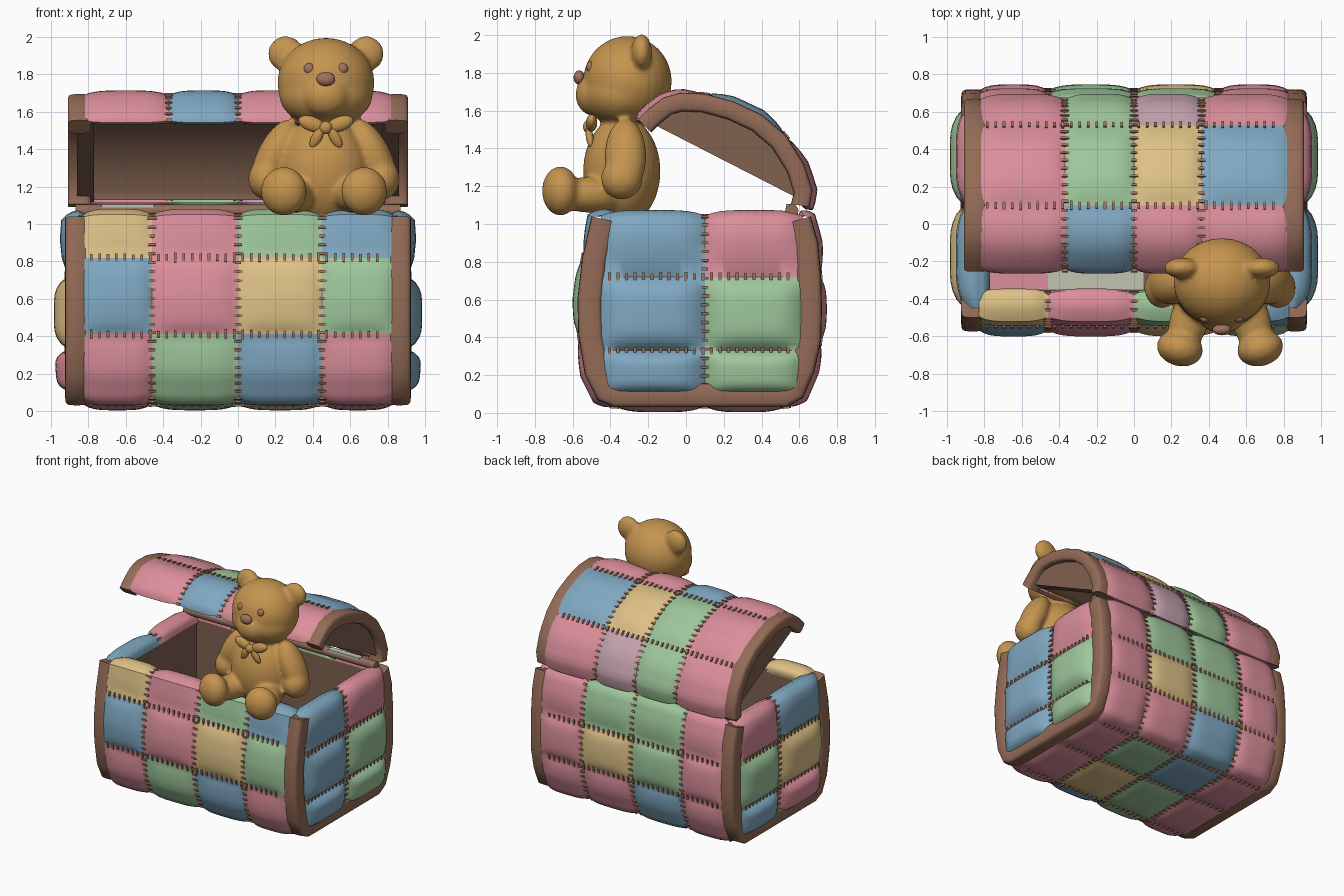
import bpy, bmesh, math, random
from mathutils import Vector, Matrix

if "Cube" in bpy.data.objects:
    bpy.data.objects.remove(bpy.data.objects["Cube"])
random.seed(3)

def lin(c):
    return c / 12.92 if c <= 0.04045 else ((c + 0.055) / 1.055) ** 2.4

MATS = {}
for key, name, rgb in [
        ("P", "pink cloth", (.86, .56, .61)), ("B", "blue cloth", (.50, .66, .76)),
        ("G", "green cloth", (.62, .78, .61)), ("Y", "yellow cloth", (.87, .76, .53)),
        ("M", "mauve cloth", (.77, .64, .68)), ("T", "brown trim", (.58, .42, .34)),
        ("L", "brown lining", (.50, .38, .31)), ("F", "tan fur", (.77, .58, .31)),
        ("N", "nose brown", (.64, .45, .37)), ("H", "pale plate", (.76, .77, .69))]:
    m = bpy.data.materials.new(name)
    m.diffuse_color = (*[lin(c) for c in rgb], 1)
    m.use_nodes = True
    m.node_tree.nodes["Principled BSDF"].inputs["Base Color"].default_value = m.diffuse_color
    MATS[key] = m

def make(name, bm, keys, angle=50):
    me = bpy.data.meshes.new(name)
    bm.to_mesh(me)
    bm.free()
    for k in keys:
        me.materials.append(MATS[k])
    ob = bpy.data.objects.new(name, me)
    bpy.context.collection.objects.link(ob)
    bpy.ops.object.select_all(action='DESELECT')
    ob.select_set(True)
    bpy.context.view_layer.objects.active = ob
    bpy.ops.object.shade_smooth_by_angle(angle=math.radians(angle))
    return ob

def along(pts, t):
    t = max(0, min(len(pts) - 1, t))
    i = min(int(t), len(pts) - 2)
    return Vector(pts[i]).lerp(Vector(pts[i + 1]), t - i)

def normal(pts, t):
    d = along(pts, t + .4) - along(pts, t - .4)
    return Vector((d.y, -d.x)).normalized()

stitches = bmesh.new()

def add_stitch(p, d, n):
    d, n = d.normalized(), n.normalized()
    s = n.cross(d)
    m = Matrix((d * random.uniform(.016, .026), s * .007, n * .009)).transposed().to_4x4()
    m.translation = p
    bmesh.ops.create_cube(stitches, size=2, matrix=m)

def sheet(name, f, ub, vb, rows, flip=False, seg=12):
    """Quilted sheet: one puffed cell per patch, stitched along the seams."""
    def samples(b):
        out = [(b[0], 0, 0)]
        for c in range(len(b) - 1):
            for k in range(1, seg + 1):
                q = k / seg
                out.append((b[c] + (b[c + 1] - b[c]) * q, 1 - (2 * q - 1) ** 4, c))
        return out
    us, vs = samples(ub), samples(vb)
    bm = bmesh.new()
    g = [[bm.verts.new(f(u, v, pu * pv)) for u, pu, _ in us] for v, pv, _ in vs]
    keys = "PBGYM"
    for j in range(len(vs) - 1):
        for i in range(len(us) - 1):
            q = [g[j][i], g[j + 1][i], g[j + 1][i + 1], g[j][i + 1]]
            fa = bm.faces.new(q[::-1] if flip else q)
            fa.material_index = keys.index(rows[vs[j + 1][2]][us[i + 1][2]])
    make(name, bm, keys)
    e = .01
    def stitch(u, v, across_u):
        p = f(u, v, .12)
        du, dv = f(u + e, v, .12) - f(u - e, v, .12), f(u, v + e, .12) - f(u, v - e, .12)
        if du.length > 1e-5 and dv.length > 1e-5:
            add_stitch(p, du if across_u else dv, dv.cross(du))
    for v in vb[1:-1]:
        for k in range(1, int((ub[-1] - ub[0]) / .045)):
            stitch(ub[0] + k * .045, v, False)
    for u in ub[1:-1]:
        v, acc = vb[0] + .02, 0
        while v < vb[-1] - .05:
            acc += (f(u, v + .02, 0) - f(u, v, 0)).length
            v += .02
            if acc > .045:
                acc = 0
                stitch(u, v, True)

def trim(name, pts, width, x0, x1):
    """Rounded band swept along a profile on both ends of the chest."""
    for side, sx in (("right", 1), ("left", -1)):
        bm = bmesh.new()
        rings = []
        for i in range(len(pts)):
            p, n = along(pts, i), normal(pts, i)
            ring = []
            for k in range(16):
                a = 2 * math.pi * k / 16
                c, s = math.cos(a), math.sin(a)
                c, s = math.copysign(abs(c) ** .45, c), math.copysign(abs(s) ** .45, s)
                q = p - n * width * (.5 - .5 * c)
                ring.append(bm.verts.new((sx * ((x0 + x1) / 2 + (x1 - x0) / 2 * s), q.x, q.y)))
            rings.append(ring)
        for a, b in zip(rings, rings[1:]):
            for k in range(16):
                bm.faces.new((a[k], a[(k + 1) % 16], b[(k + 1) % 16], b[k]))
        bm.faces.new(rings[0])
        bm.faces.new(rings[-1])
        bmesh.ops.recalc_face_normals(bm, faces=bm.faces)
        make(f"{name}_{side}", bm, "T")

def box(name, lo, hi, key, open_top=False):
    bm = bmesh.new()
    lo, hi = Vector(lo), Vector(hi)
    bmesh.ops.create_cube(bm, size=1, matrix=Matrix.Translation((lo + hi) / 2) @ Matrix.Diagonal((*(hi - lo), 1)))
    if open_top:
        bmesh.ops.delete(bm, geom=[f for f in bm.faces if f.normal.z > .5], context='FACES_ONLY')
        bmesh.ops.reverse_faces(bm, faces=bm.faces)
    return make(name, bm, key, 30)

# Chest body: wrapped quilt over front, bottom and back
BODY = [(-.35, .99), (-.37, 1.04), (-.43, 1.055), (-.50, 1.04), (-.55, .82), (-.575, .6), (-.57, .41),
        (-.535, .2), (-.47, .07), (-.38, .03), (.1, .03), (.53, .03), (.62, .08), (.68, .22), (.715, .38),
        (.72, .55), (.715, .72), (.70, .9), (.66, 1.04), (.62, 1.05), (.58, 1.0)]

def quilt(pts):
    def f(u, v, puff):
        p = along(pts, v) + normal(pts, v) * (.032 * puff - .006)
        return Vector((u, p.x, p.y))
    return f

sheet("chest_quilt", quilt(BODY), [-.83, -.46, 0, .45, .83], [0, 4, 6, 9, 10, 11, 14, 16, 20],
      ["YPGB", "BPYG", "PGBP", "PGYP", "PBGP", "PBPP", "PGYP", "PGGP"])
trim("chest_trim", BODY[3:19], .13, .80, .925)

# Chest side panels, rolled over the rim
SIDE = [(.77, .98), (.80, 1.035), (.85, 1.045), (.89, 1.01), (.91, .72), (.91, .33), (.89, .10)]
for side, sx, rows in (("right", 1, ["BP", "BG", "BG"]), ("left", -1, ["BP", "YG", "PB"])):
    def side_point(u, v, puff, sx=sx):
        amp = .015 + .06 * max(0, min(1, (v - 1.5) / 2))
        p = along(SIDE, v) - normal(SIDE, v) * amp * puff
        return Vector((sx * p.x, u, p.y))
    sheet(f"side_quilt_{side}", side_point, [-.45, .1, .62], [0, 4, 5, 6], rows, flip=sx < 0)

# Lining and things seen inside
box("chest_lining", (-.79, -.355, .12), (.79, .59, 1.02), "L", True)
box("floor_patch_pink", (-.77, -.35, .12), (-.46, -.15, .128), "P")
box("floor_patch_pale", (-.46, -.35, .12), (.05, -.15, .128), "H")

# Open lid
LID = [(.60, 1.11), (.655, 1.09), (.67, 1.18), (.625, 1.32), (.53, 1.47), (.40, 1.58), (.25, 1.65),
       (.10, 1.69), (-.03, 1.695), (-.12, 1.67), (-.20, 1.61), (-.255, 1.555), (-.21, 1.53)]
sheet("lid_quilt", quilt(LID), [-.83, -.37, 0, .36, .83], [0, 4, 7, 12], ["PGMP", "PGYB", "PBPP"])
trim("lid_trim", LID[1:12], .10, .785, .91)
bm = bmesh.new()
rows = []
for i in range(len(LID)):
    p = along(LID, i) - normal(LID, i) * (.02 if i in (0, 12) else .065)
    rows.append([bm.verts.new((x, p.x, p.y)) for x in (-.8, .8)])
for a, b in zip(rows, rows[1:]):
    bm.faces.new((a[0], a[1], b[1], b[0]))
make("lid_lining", bm, "L")
for side, sx in (("right", 1), ("left", -1)):
    bm = bmesh.new()
    vs = []
    for i in range(1, 12):
        p = along(LID, i) - normal(LID, i) * .04
        vs.append(bm.verts.new((sx * .77, p.x, p.y)))
    r = bmesh.ops.extrude_face_region(bm, geom=[bm.faces.new(vs)])
    bmesh.ops.translate(bm, vec=(sx * .09, 0, 0), verts=[v for v in r["geom"] if isinstance(v, bmesh.types.BMVert)])
    bmesh.ops.recalc_face_normals(bm, faces=bm.faces)
    make(f"lid_end_{side}", bm, "L", 30)
    box(f"hinge_plate_{side}", (sx * .59 - .14, .53, 1.07), (sx * .59 + .14, .58, 1.105), "H")
bm = bmesh.new()
bmesh.ops.create_cone(bm, cap_ends=True, segments=16, radius1=.035, radius2=.035, depth=1.74,
                      matrix=Matrix.Translation((0, .56, 1.07)) @ Matrix.Rotation(math.pi / 2, 4, 'Y'))
make("hinge_rod", bm, "T")
make("stitches", stitches, "N", 30)

# Teddy bear sitting on the front rim
CX = .46

def blob(bm, loc, rad, rot=(0, 0, 0)):
    m = Matrix.Translation((CX + loc[0], loc[1], loc[2]))
    for a, ax in zip(rot, "XYZ"):
        m = m @ Matrix.Rotation(a, 4, ax)
    bmesh.ops.create_uvsphere(bm, u_segments=28, v_segments=18, radius=1, matrix=m @ Matrix.Diagonal((*rad, 1)))

bear = bmesh.new()
blob(bear, (0, -.34, 1.28), (.245, .205, .29))            # body
blob(bear, (.01, -.31, 1.755), (.26, .235, .24))          # head
blob(bear, (.01, -.34, 1.69), (.25, .21, .17))            # cheeks
blob(bear, (.01, -.48, 1.685), (.13, .105, .115))         # snout
for s in (1, -1):
    blob(bear, (.01 + s * .215, -.235, 1.91), (.095, .055, .095))              # ear
    blob(bear, (s * .265, -.32, 1.36), (.095, .11, .215), (0, -s * .45, 0))    # arm
    blob(bear, (s * .31, -.34, 1.24), (.095, .11, .11))                        # hand
    blob(bear, (s * .16, -.50, 1.155), (.105, .22, .095), (0, 0, s * .3))      # leg
    blob(bear, (s * .215, -.665, 1.175), (.125, .095, .13), (0, 0, s * .25))   # foot
ob = make("teddy_bear", bear, "F", 180)
mod = ob.modifiers.new("merge", 'REMESH')
mod.mode, mod.voxel_size, mod.use_smooth_shade = 'VOXEL', .014, True
sm = ob.modifiers.new("soften", 'SMOOTH')
sm.factor, sm.iterations = .5, 6

# Bow tie
bow = bmesh.new()
blob(bow, (.01, -.515, 1.515), (.035, .03, .035))
for s in (1, -1):
    blob(bow, (.01 + s * .075, -.50, 1.535), (.075, .03, .04), (0, -s * .35, 0))
    blob(bow, (.01 + s * .05, -.51, 1.46), (.028, .02, .06), (.15, -s * .5, 0))
make("bow_tie", bow, "F", 180)

# Nose and eyes
face = bmesh.new()
blob(face, (.01, -.565, 1.775), (.05, .03, .038))
for s in (1, -1):
    blob(face, (.01 + s * .09, -.505, 1.83), (.028, .022, .03))
make("nose_and_eyes", face, "N", 180)
